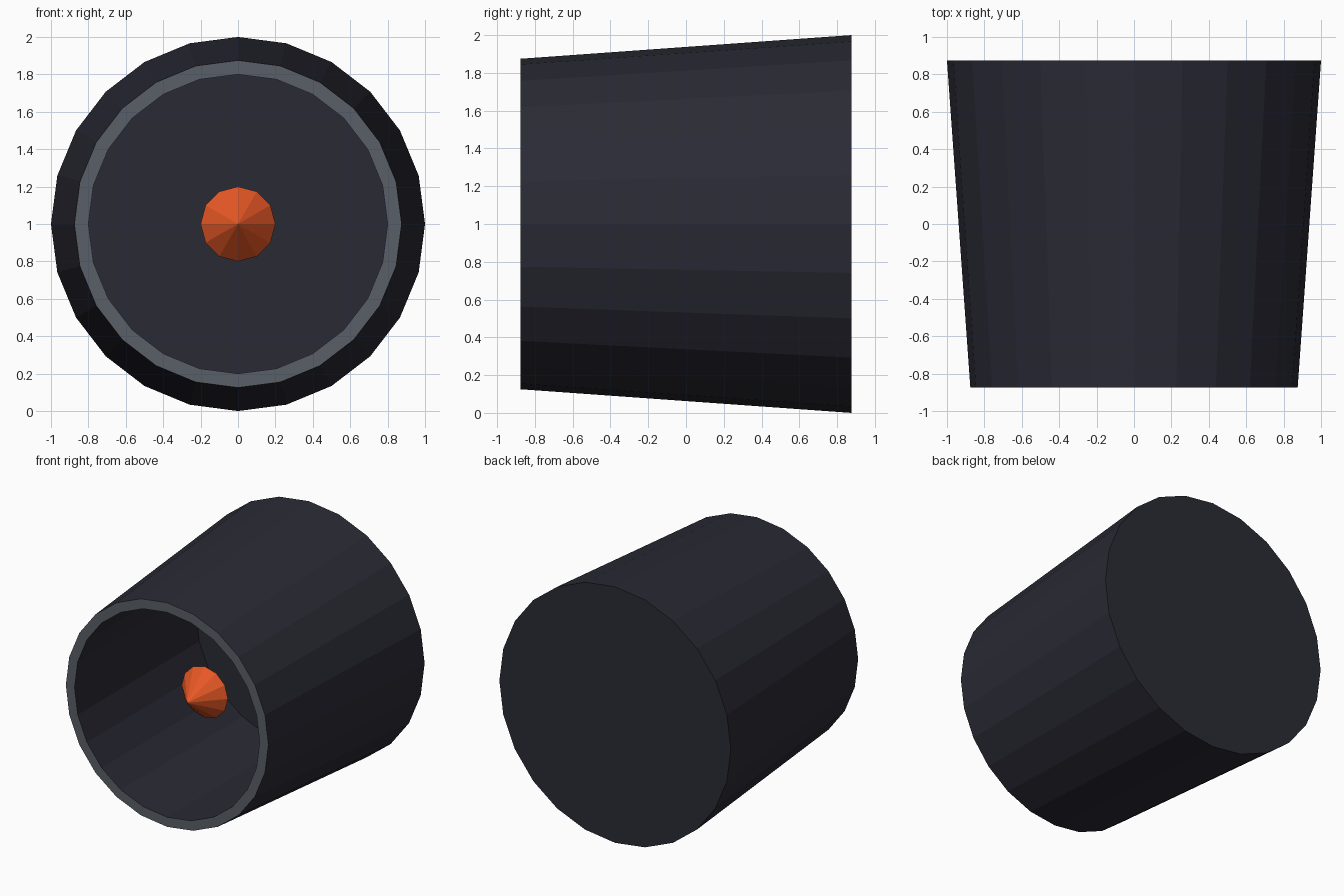
import bpy, bmesh, math

if "Cube" in bpy.data.objects:
    bpy.data.objects.remove(bpy.data.objects["Cube"])

CZ = 1.0  # height of the horizontal axis


def material(name, rgb):
    """Flat material from 0-255 sRGB values."""
    lin = [((c / 255 + 0.055) / 1.055) ** 2.4 for c in rgb]
    m = bpy.data.materials.new(name)
    m.diffuse_color = (*lin, 1)
    m.use_nodes = True
    m.node_tree.nodes["Principled BSDF"].inputs["Base Color"].default_value = m.diffuse_color
    return m


def lathe(name, profile, sides, mats, pick=lambda i: 0):
    """Spin (radius, y) points around the y axis; radius 0 becomes a pole."""
    bm = bmesh.new()
    rings = []
    for r, y in profile:
        n = 1 if r == 0 else sides
        rings.append([bm.verts.new((r * math.cos(2 * math.pi * k / sides), y,
                                    CZ + r * math.sin(2 * math.pi * k / sides)))
                      for k in range(n)])
    for i, (a, b) in enumerate(zip(rings, rings[1:])):
        for k in range(sides):
            j = (k + 1) % sides
            if len(a) == 1:
                vs = [a[0], b[j], b[k]]
            elif len(b) == 1:
                vs = [a[k], a[j], b[0]]
            else:
                vs = [a[k], a[j], b[j], b[k]]
            bm.faces.new(vs).material_index = pick(i)
    bmesh.ops.recalc_face_normals(bm, faces=bm.faces)
    me = bpy.data.meshes.new(name)
    bm.to_mesh(me)
    bm.free()
    for m in mats:
        me.materials.append(m)
    ob = bpy.data.objects.new(name, me)
    bpy.context.collection.objects.link(ob)
    return ob


dark = material("dark_metal", (42, 42, 53))
grey = material("rim_grey", (90, 96, 104))
orange = material("glow_orange", (255, 98, 42))

# Tapered housing: back cap, outer wall, grey front rim, inner wall, inner floor
lathe("housing",
      [(0, 0.875), (1.0, 0.875), (0.875, -0.875), (0.8, -0.875),
       (0.8, 0.625), (0, 0.625)],
      24, [dark, grey], lambda i: 1 if i == 2 else 0)

# Small cone floating inside the opening, point to the front
lathe("center_cone", [(0, -0.63), (0.2, -0.41), (0, -0.41)], 12, [orange])
